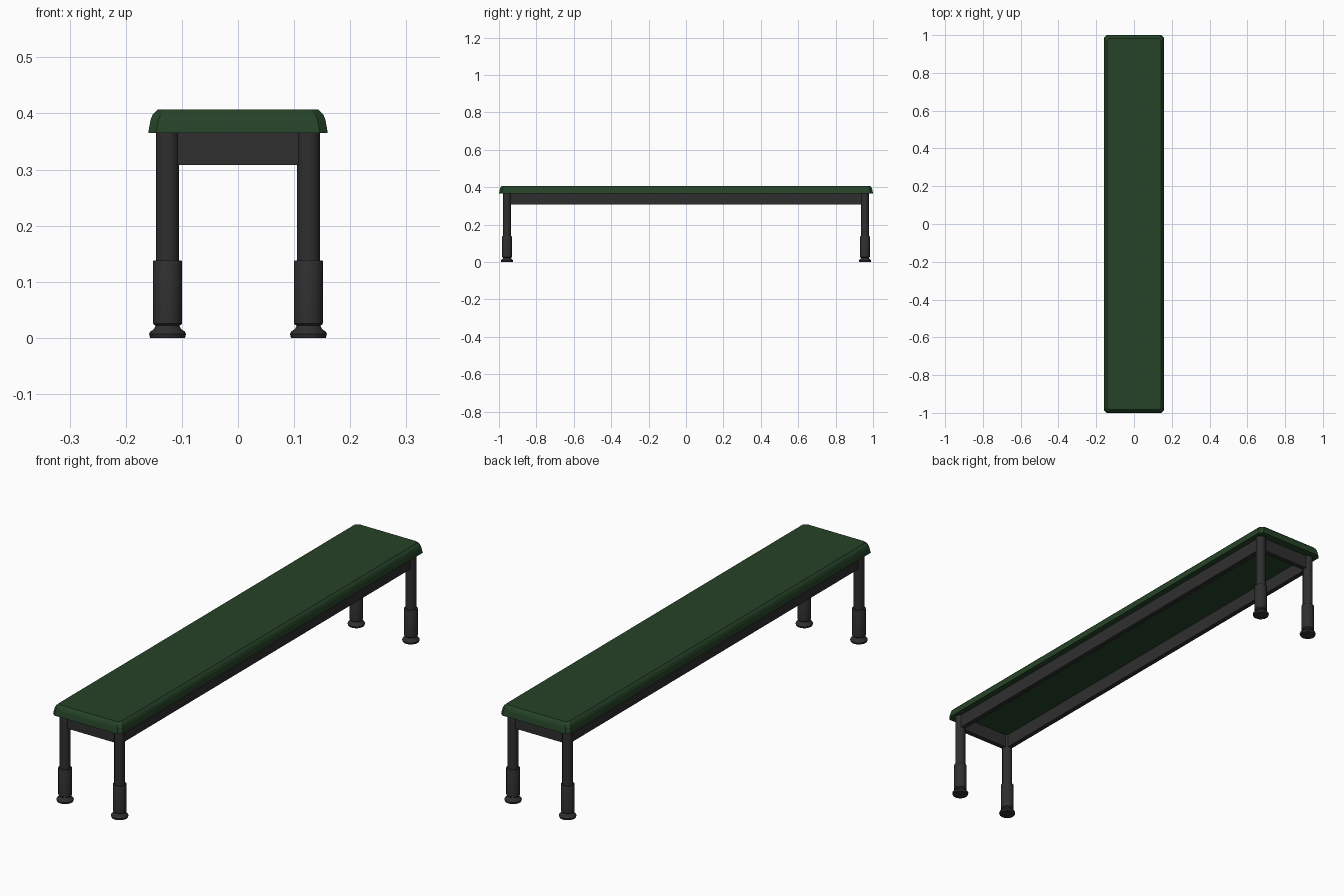
import bpy, bmesh, math

if "Cube" in bpy.data.objects:
    bpy.data.objects.remove(bpy.data.objects["Cube"])

def material(name, col):
    m = bpy.data.materials.new(name)
    m.diffuse_color = (*col, 1)
    m.use_nodes = True
    m.node_tree.nodes["Principled BSDF"].inputs["Base Color"].default_value = m.diffuse_color
    return m

green = material("dark green padding", (0.019, 0.056, 0.021))
black = material("charcoal metal", (0.028, 0.028, 0.028))

def finish(name, bm, mat, smooth=False):
    bmesh.ops.recalc_face_normals(bm, faces=bm.faces)
    me = bpy.data.meshes.new(name)
    bm.to_mesh(me)
    bm.free()
    me.materials.append(mat)
    ob = bpy.data.objects.new(name, me)
    bpy.context.collection.objects.link(ob)
    if smooth:
        bpy.ops.object.select_all(action='DESELECT')
        ob.select_set(True)
        bpy.context.view_layer.objects.active = ob
        bpy.ops.object.shade_smooth_by_angle(angle=math.radians(35))
    return ob

def loft(bm, rings):
    """Bridge stacked rings of points and cap both ends."""
    vs = [[bm.verts.new(p) for p in r] for r in rings]
    n = len(vs[0])
    for a, b in zip(vs, vs[1:]):
        for i in range(n):
            bm.faces.new((a[i], a[(i + 1) % n], b[(i + 1) % n], b[i]))
    bm.faces.new(vs[0][::-1])
    bm.faces.new(vs[-1])

# Seat: chamfered rectangle, drawn in towards the top
def seat_ring(inset, z, c=0.014):
    x, y = 0.16 - inset, 1.0 - inset
    return [(x - c, -y, z), (x, -y + c, z), (x, y - c, z), (x - c, y, z),
            (-x + c, y, z), (-x, y - c, z), (-x, -y + c, z), (-x + c, -y, z)]

bm = bmesh.new()
loft(bm, [seat_ring(i, z) for i, z in
          [(0, 0.365), (0.004, 0.388), (0.008, 0.398), (0.017, 0.407)]])
finish("seat", bm, green)

# Legs: tube, wider sleeve, narrow neck and flared foot in one profile
LX, LY = 0.1255, 0.957
profile = [(0.031, 0), (0.033, 0.007), (0.031, 0.011), (0.024, 0.016), (0.021, 0.022),
           (0.024, 0.0235), (0.026, 0.026), (0.026, 0.136), (0.025, 0.138),
           (0.0205, 0.138), (0.0205, 0.366)]
for sx in (-1, 1):
    for sy in (-1, 1):
        bm = bmesh.new()
        loft(bm, [[(sx * LX + r * math.cos(a * math.tau / 24),
                    sy * LY + r * math.sin(a * math.tau / 24), z) for a in range(24)]
                  for r, z in profile])
        finish(("front" if sy < 0 else "back") + ("_left" if sx < 0 else "_right") + "_leg",
               bm, black, True)

# Rails between the legs
def rail(name, x, y, sx, sy):
    bm = bmesh.new()
    bmesh.ops.create_cube(bm, size=1)
    for v in bm.verts:
        v.co = (x + v.co.x * sx, y + v.co.y * sy, 0.337 + v.co.z * 0.058)
    finish(name, bm, black)

for s, end, side in ((-1, "front", "left"), (1, "back", "right")):
    rail(end + "_rail", 0, s * LY, 2 * LX - 0.02, 0.02)
    rail(side + "_rail", s * LX, 0, 0.02, 2 * LY - 0.02)
